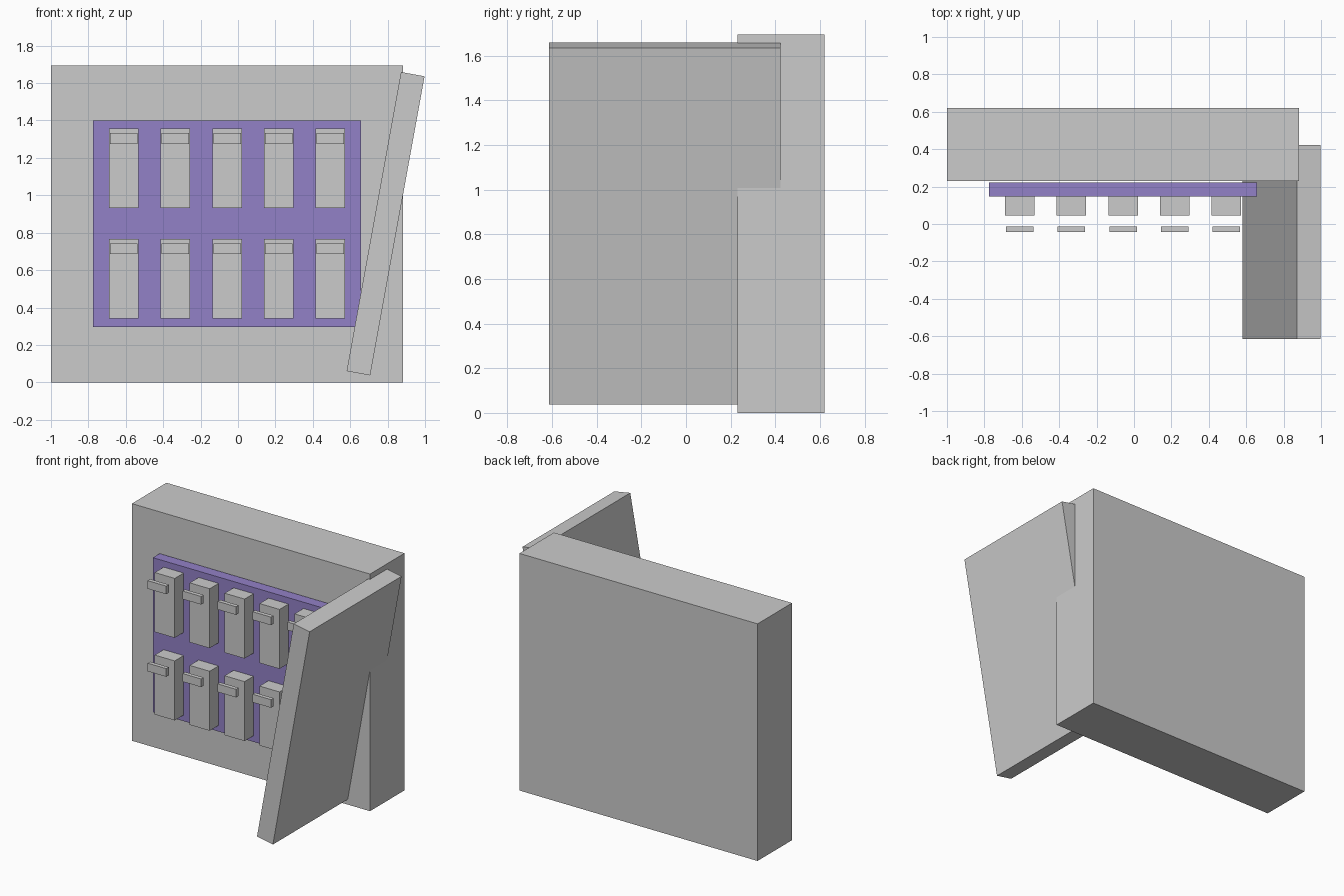
import bpy
from math import radians

if "Cube" in bpy.data.objects:
    bpy.data.objects.remove(bpy.data.objects["Cube"])


def box(name, x, y, z, tilt=0.0):
    """Box from (min, max) ranges, optionally tilted about its centre's y axis."""
    ranges = (x, y, z)
    bpy.ops.mesh.primitive_cube_add(size=1, location=[(a + b) / 2 for a, b in ranges])
    ob = bpy.context.object
    ob.name = name
    ob.scale = [b - a for a, b in ranges]
    bpy.ops.object.transform_apply(location=False, rotation=False, scale=True)
    ob.rotation_euler.y = tilt
    return ob


# Main cabinet block
box("cabinet", (-1.0, 0.883), (0.23, 0.62), (0, 1.695))

# Open door, leaning outwards
box("door", (0.789 - 0.064, 0.789 + 0.064), (-0.615, 0.423),
    (0.848 - 0.8125, 0.848 + 0.8125), radians(10.3))

# Purple mounting panel
panel = box("panel", (-0.775, 0.657), (0.146, 0.222), (0.297, 1.401))
purple = bpy.data.materials.new("purple")
purple.diffuse_color = (0.29, 0.22, 0.57, 1)
purple.use_nodes = True
purple.node_tree.nodes["Principled BSDF"].inputs["Base Color"].default_value = purple.diffuse_color
panel.data.materials.append(purple)

# Two rows of five breakers, each with a small lever floating in front
for row, top in enumerate((1.356, 0.766)):
    for col in range(5):
        cx = -0.611 + 0.2763 * col
        box(f"breaker_{row}_{col}", (cx - 0.079, cx + 0.079), (0.045, 0.146),
            (top - 0.425, top))
        box(f"lever_{row}_{col}", (cx - 0.0735, cx + 0.0735), (-0.043, -0.014),
            (top - 0.081, top - 0.023))
